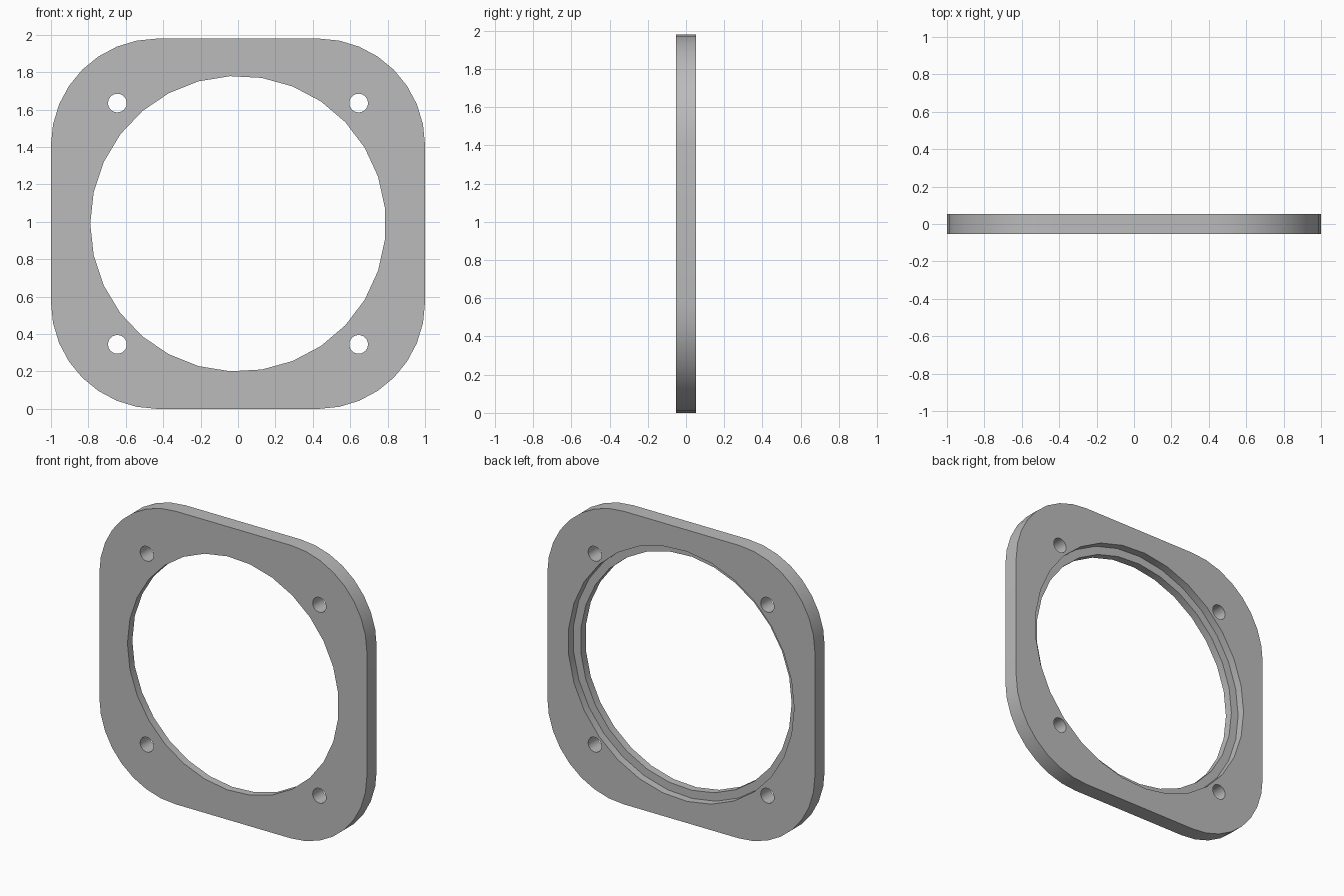
import bpy, bmesh, math

if "Cube" in bpy.data.objects:
    bpy.data.objects.remove(bpy.data.objects["Cube"])

CZ = 0.99                  # height of the plate centre
HALF = 0.0525              # half thickness
STEP = 0.0                 # depth position of the recess floor
SEG = 29                   # facets of the large bore


def circle(cx, cz, r, n, start=0.0):
    return [(cx + r * math.cos(start + math.tau * i / n),
             cz + r * math.sin(start + math.tau * i / n)) for i in range(n)]


def rounded_rect(hw, hh, r, n):
    pts = []
    for k, (sx, sz) in enumerate([(1, 1), (-1, 1), (-1, -1), (1, -1)]):
        for i in range(n + 1):
            a = math.pi / 2 * (k + i / n)
            pts.append((sx * (hw - r) + r * math.cos(a),
                        CZ + sz * (hh - r) + r * math.sin(a)))
    return pts


bm = bmesh.new()


def ring(pts, y):
    return [bm.verts.new((x, y, z)) for x, z in pts]


def bridge(a, b):
    n = len(a)
    for i in range(n):
        j = (i + 1) % n
        bm.faces.new((a[i], a[j], b[j], b[i]))


def fill(rings):
    edges = []
    for r in rings:
        for i in range(len(r)):
            pair = (r[i], r[(i + 1) % len(r)])
            edges.append(bm.edges.get(pair) or bm.edges.new(pair))
    bmesh.ops.triangle_fill(bm, use_beauty=True, use_dissolve=False,
                            edges=edges, normal=(0, 1, 0))


# Outer rim and bolt holes run straight through the plate
through = [rounded_rect(1.0, 0.99, 0.57, 8)]
through += [circle(sx * 0.645, CZ + sz * 0.645, 0.05, 24)
            for sx in (-1, 1) for sz in (-1, 1)]
front, back = [], []
for outline in through:
    f, b = ring(outline, -HALF), ring(outline, HALF)
    bridge(f, b)
    front.append(f)
    back.append(b)

# Stepped bore: narrow at the front, wider recess at the back
narrow = circle(0, CZ, 0.79, SEG, math.pi)
wide = circle(0, CZ, 0.845, SEG, math.pi)
bore = [ring(narrow, -HALF), ring(narrow, STEP), ring(wide, STEP), ring(wide, HALF)]
for a, b in zip(bore, bore[1:]):
    bridge(a, b)

# Flat front and back faces
fill(front + [bore[0]])
fill(back + [bore[-1]])
bmesh.ops.recalc_face_normals(bm, faces=bm.faces[:])

mesh = bpy.data.meshes.new("flange_plate")
bm.to_mesh(mesh)
bm.free()
plate = bpy.data.objects.new("flange_plate", mesh)
bpy.context.collection.objects.link(plate)

grey = bpy.data.materials.new("light grey")
grey.diffuse_color = (0.5, 0.5, 0.5, 1)
grey.use_nodes = True
grey.node_tree.nodes["Principled BSDF"].inputs["Base Color"].default_value = grey.diffuse_color
mesh.materials.append(grey)

bpy.context.view_layer.objects.active = plate
plate.select_set(True)
bpy.ops.object.shade_smooth_by_angle(angle=math.radians(30))
